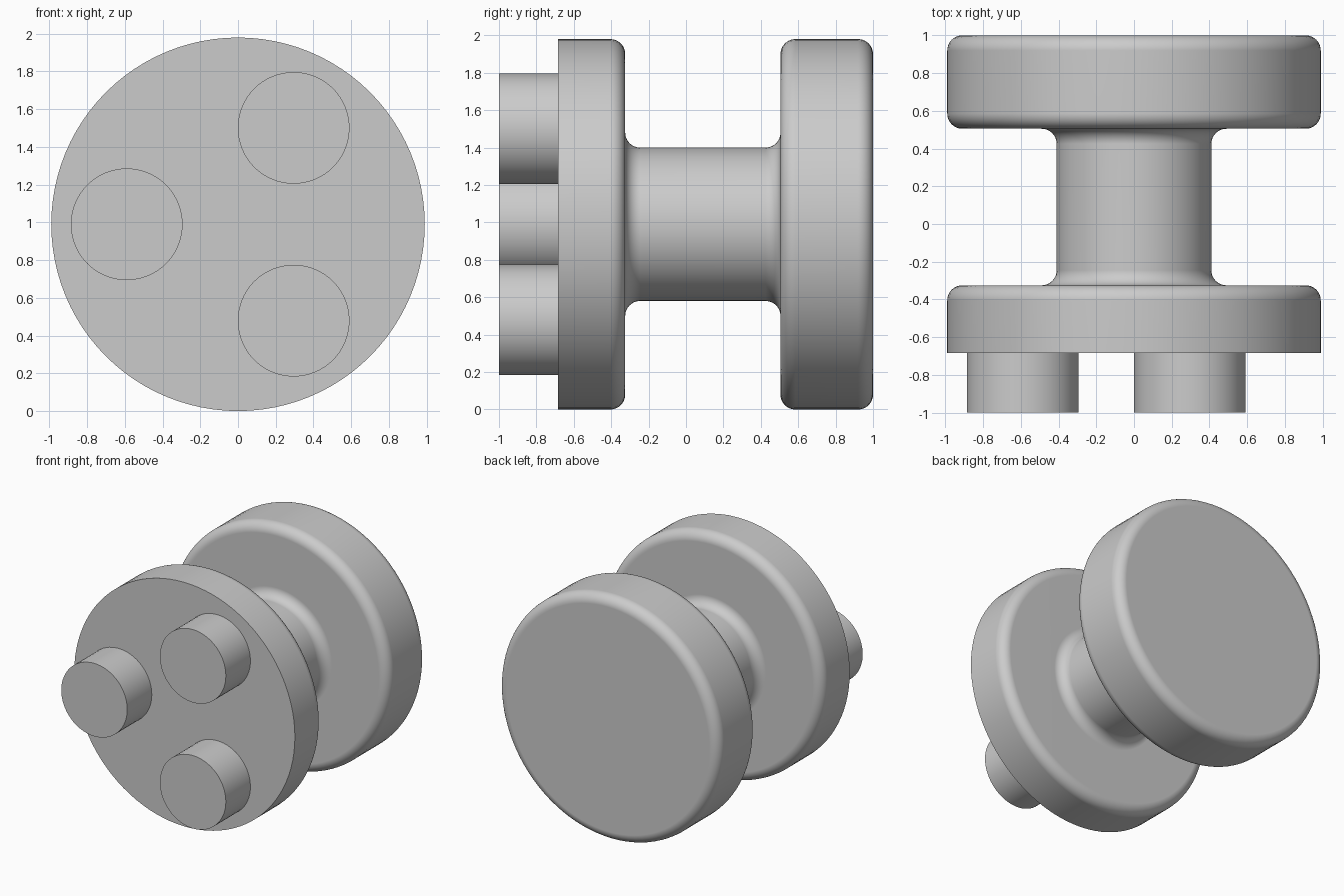
import bpy
import bmesh
from math import sin, cos, pi, radians
from mathutils import Vector, Matrix

cube = bpy.data.objects.get("Cube")
if cube:
    bpy.data.objects.remove(cube, do_unlink=True)

RADIUS = 0.99        # both discs; also the height of the shared axis
NECK = 0.41
FILLET = 0.08
FRONT_FACE, FRONT_INNER = -0.685, -0.325
BACK_INNER, BACK_FACE = 0.505, 1.0

grey = bpy.data.materials.new("plain grey")
grey.use_nodes = True
grey.diffuse_color = (0.6, 0.6, 0.6, 1)
grey.node_tree.nodes["Principled BSDF"].inputs["Base Color"].default_value = (0.6, 0.6, 0.6, 1)


def arc(y, r, start, end, steps=10):
    """Quarter-round profile points (y, radius) about a fillet centre."""
    angles = [radians(start + (end - start) * i / steps) for i in range(steps + 1)]
    return [(y + FILLET * cos(a), r + FILLET * sin(a)) for a in angles]


def lathe(name, profile, x=0, z=RADIUS, sides=96):
    """Spin a profile about an axis along y and close both ends."""
    bm = bmesh.new()
    rings = []
    for y, r in profile:
        rings.append([bm.verts.new((r * cos(2 * pi * i / sides), y, r * sin(2 * pi * i / sides)))
                      for i in range(sides)])
    for a, b in zip(rings, rings[1:]):
        for i in range(sides):
            j = (i + 1) % sides
            bm.faces.new((a[i], a[j], b[j], b[i]))
    bm.faces.new(rings[0])
    bm.faces.new(rings[-1])
    bmesh.ops.recalc_face_normals(bm, faces=bm.faces)
    mesh = bpy.data.meshes.new(name)
    bm.to_mesh(mesh)
    bm.free()
    mesh.materials.append(grey)
    obj = bpy.data.objects.new(name, mesh)
    obj.location = (x, 0, z)
    bpy.context.collection.objects.link(obj)
    bpy.ops.object.select_all(action='DESELECT')
    obj.select_set(True)
    bpy.context.view_layer.objects.active = obj
    bpy.ops.object.shade_smooth_by_angle(angle=radians(30))
    # Keep the broad flat faces flat beside their rounded rims
    weighted = obj.modifiers.new("flat caps", 'WEIGHTED_NORMAL')
    weighted.keep_sharp = True
    return obj


# Front plate, neck and rounded knob as one turned body
rim, root = RADIUS - FILLET, NECK + FILLET
lathe("knob_body",
      [(FRONT_FACE, RADIUS)]
      + arc(FRONT_INNER - FILLET, rim, 90, 0)
      + arc(FRONT_INNER + FILLET, root, 180, 270)
      + arc(BACK_INNER - FILLET, root, 270, 360)
      + arc(BACK_INNER + FILLET, rim, 180, 90)
      + arc(BACK_FACE - FILLET, rim, 90, 0))

# Three mounting pegs spaced evenly round the front plate
arm = Vector((-0.59, 0, 0))
for i, name in enumerate(("peg_right", "peg_upper_left", "peg_lower_left")):
    spot = Matrix.Rotation(i * 2 * pi / 3, 3, 'Y') @ arm
    lathe(name, [(-1, 0.296), (FRONT_FACE + 0.01, 0.296)], spot.x, RADIUS + spot.z, 64)
